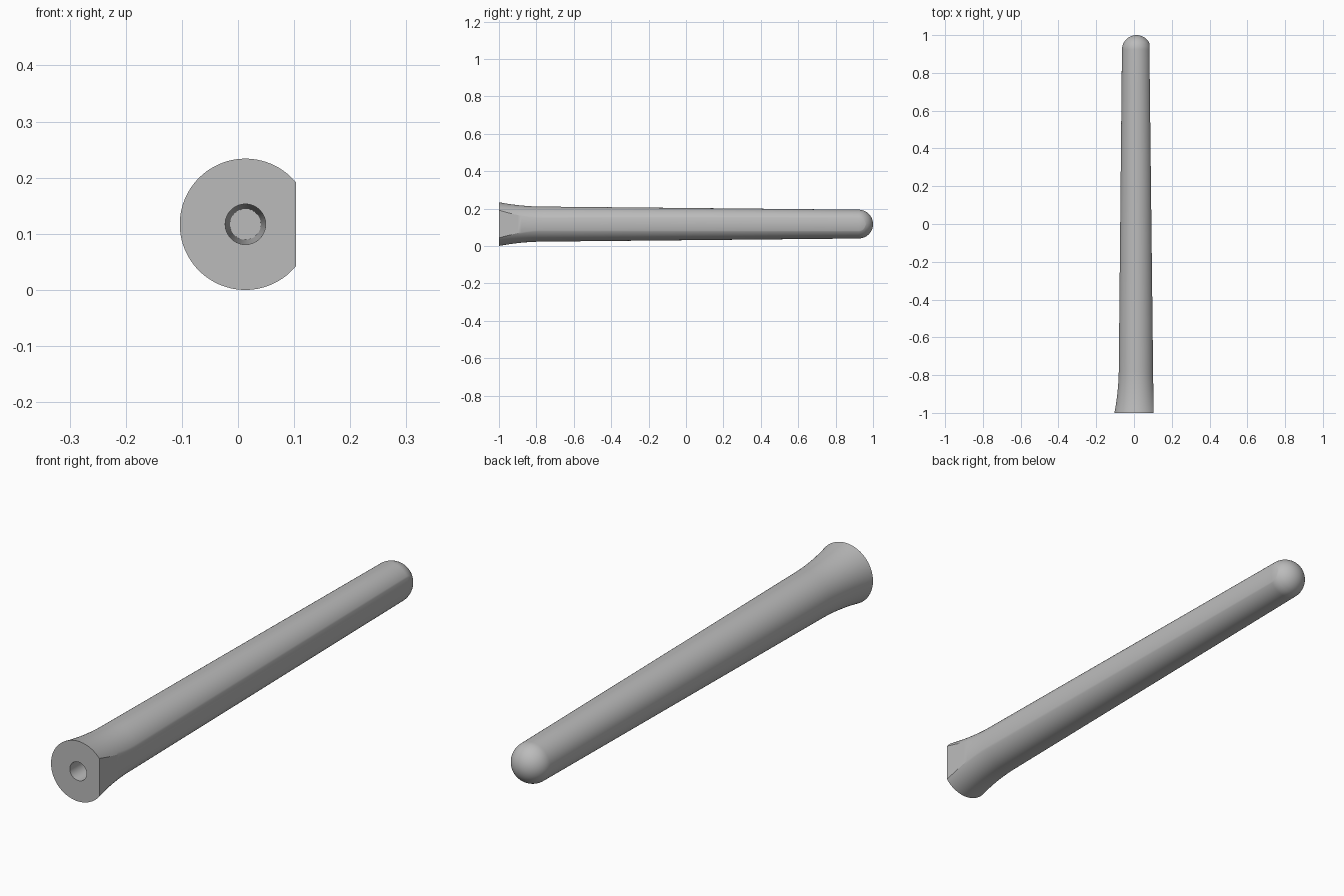
import bpy, bmesh, math

cube = bpy.data.objects.get("Cube")
if cube:
    bpy.data.objects.remove(cube, do_unlink=True)

SEG = 72                    # points around each ring
CX, CZ = 0.0132, 0.117      # axis of the handle
FLARE_R, NECK_R, TIP_R = 0.117, 0.0937, 0.077
NECK_Y = -0.76
TIP_Y = 1 - TIP_R


def flat_distance(y):
    """Distance from the axis to the tapering flat side."""
    return 0.079 - 0.0115 * y


def ring(bm, y, radius, flat=False):
    """Ring of points; the last-to-first edge is the chord of the flat side."""
    start = math.pi / SEG
    if flat:
        start = max(0.002, math.acos(min(1, flat_distance(y) / radius)))
    points = []
    for i in range(SEG):
        a = start + (2 * math.pi - 2 * start) * i / (SEG - 1)
        points.append(bm.verts.new((CX + radius * math.cos(a), y, CZ + radius * math.sin(a))))
    return points


# Outer profile: concave flare, straight taper, round tip
profile = []
for i in range(13):
    t = i / 12
    y = -1 + (NECK_Y + 1) * t
    profile.append((y, NECK_R + (FLARE_R - NECK_R) * (1 - t) ** 2))
for i in range(1, 9):
    t = i / 8
    profile.append((NECK_Y + (TIP_Y - NECK_Y) * t, NECK_R + (TIP_R - NECK_R) * t))
for i in range(1, 20):
    a = math.pi / 2 * i / 20
    profile.append((TIP_Y + TIP_R * math.sin(a), TIP_R * math.cos(a)))

# Loft from the bottom of the tapered socket, over the end face, to the tip
bm = bmesh.new()
rings = [ring(bm, -0.3, 0.0275), ring(bm, -1, 0.036)]
rings += [ring(bm, y, r, True) for y, r in profile]
for a, b in zip(rings, rings[1:]):
    for i in range(SEG):
        j = (i + 1) % SEG
        bm.faces.new((a[i], a[j], b[j], b[i]))
bm.faces.new(rings[0])
tip = bm.verts.new((CX, 1, CZ))
for i in range(SEG):
    bm.faces.new((rings[-1][i], rings[-1][(i + 1) % SEG], tip))
bmesh.ops.recalc_face_normals(bm, faces=bm.faces)

mesh = bpy.data.meshes.new("handle")
bm.to_mesh(mesh)
bm.free()
handle = bpy.data.objects.new("handle", mesh)
bpy.context.collection.objects.link(handle)

# Plain grey
grey = bpy.data.materials.new("grey")
grey.use_nodes = True
colour = (0.5, 0.5, 0.5, 1)
grey.diffuse_color = colour
grey.node_tree.nodes["Principled BSDF"].inputs["Base Color"].default_value = colour
mesh.materials.append(grey)

bpy.ops.object.select_all(action='DESELECT')
handle.select_set(True)
bpy.context.view_layer.objects.active = handle
bpy.ops.object.shade_smooth_by_angle(angle=math.radians(30))
